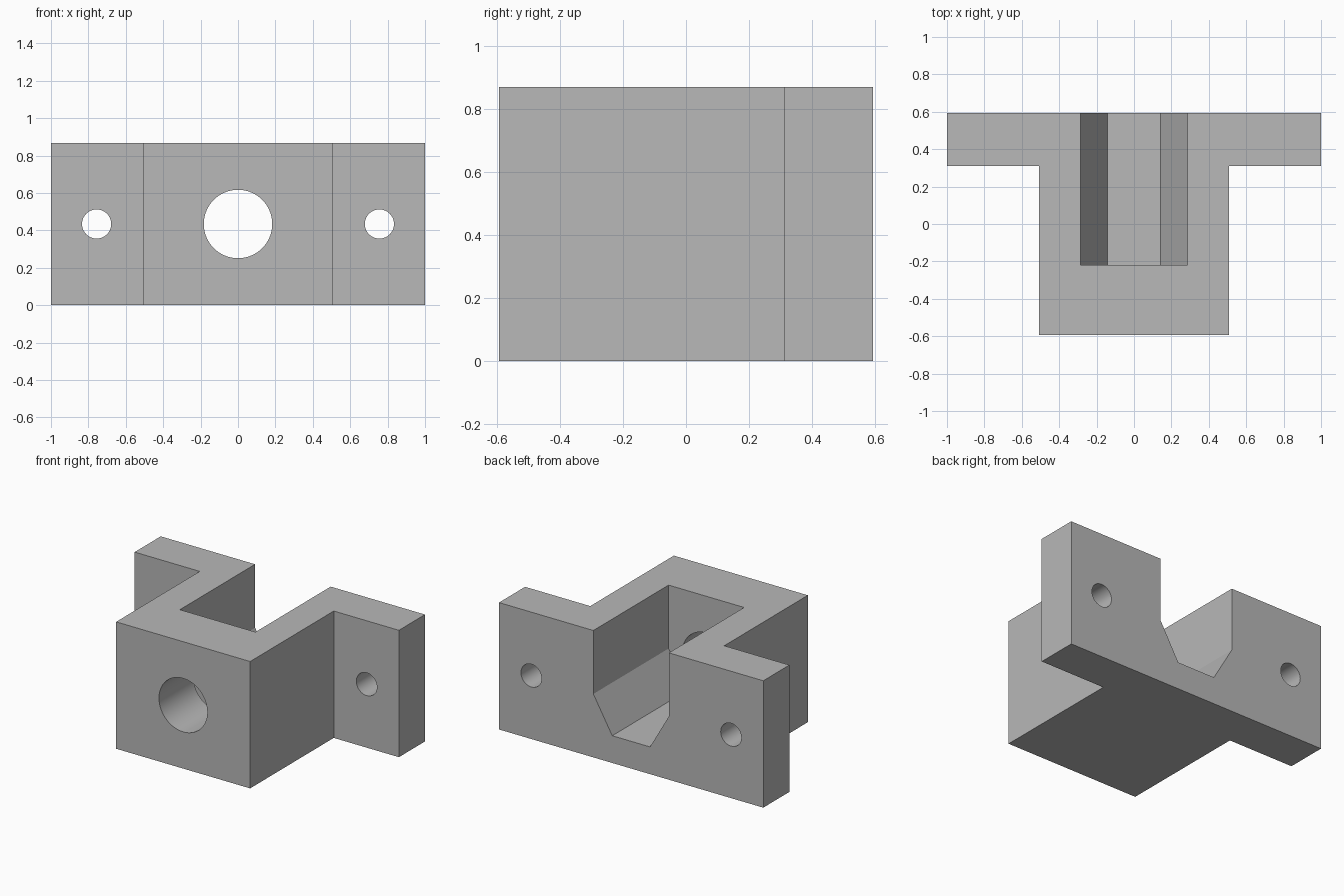
import bpy, bmesh, math
from mathutils import Vector

cube = bpy.data.objects.get("Cube")
if cube:
    bpy.data.objects.remove(cube, do_unlink=True)

HEIGHT, DEPTH = 0.868, 0.593      # full height, half depth
MID = HEIGHT / 2                  # height of all hole axes
BODY_X, FLANGE_Y = 0.507, 0.311
SLOT_R, SLOT_END = 0.286, -0.22   # half-hexagon slot
BORE_R, BOLT_R, BOLT_X = 0.183, 0.078, 0.756

grey = bpy.data.materials.new("plain grey")
grey.use_nodes = True
colour = (0.48, 0.48, 0.48, 1)
grey.diffuse_color = colour
grey.node_tree.nodes["Principled BSDF"].inputs["Base Color"].default_value = colour


def prism(name, points, direction):
    """Extrude a flat 3D outline along a direction into a closed solid."""
    bm = bmesh.new()
    face = bm.faces.new([bm.verts.new(p) for p in points])
    top = bmesh.ops.extrude_face_region(bm, geom=[face])["geom"]
    bmesh.ops.translate(bm, vec=Vector(direction),
                        verts=[v for v in top if isinstance(v, bmesh.types.BMVert)])
    bmesh.ops.recalc_face_normals(bm, faces=bm.faces)
    mesh = bpy.data.meshes.new(name)
    bm.to_mesh(mesh)
    bm.free()
    mesh.materials.append(grey)
    obj = bpy.data.objects.new(name, mesh)
    bpy.context.collection.objects.link(obj)
    return obj


def drill(name, x, radius, start, end, sides=64):
    """Round cutter along y."""
    ring = [(x + radius * math.cos(a), start, MID + radius * math.sin(a))
            for a in (2 * math.pi * i / sides for i in range(sides))]
    return prism(name, ring, (0, end - start, 0))


# T-shaped block: body with two mounting flanges at the back
half = [(BODY_X, -DEPTH), (BODY_X, FLANGE_Y), (1, FLANGE_Y), (1, DEPTH)]
outline = half + [(-x, y) for x, y in reversed(half)]
bracket = prism("bracket", [(x, y, 0) for x, y in outline], (0, 0, HEIGHT))

# Slot open at top and back, with a half-hexagon floor
drop = SLOT_R * math.sqrt(3) / 2
side = [(SLOT_R / 2, MID - drop), (SLOT_R, MID), (SLOT_R, HEIGHT + 0.2)]
section = side + [(-x, z) for x, z in reversed(side)]
cutters = [prism("slot_cutter", [(x, SLOT_END, z) for x, z in section], (0, 1, 0))]

# Front bore and flange bolt holes
cutters.append(drill("bore_cutter", 0, BORE_R, -0.8, 0))
for label, sign in (("left", 1), ("right", -1)):
    cutters.append(drill(label + "_bolt_cutter", sign * BOLT_X, BOLT_R, 0.1, 0.8))

bpy.ops.object.select_all(action="DESELECT")
bpy.context.view_layer.objects.active = bracket
bracket.select_set(True)
for cutter in cutters:
    cutter.hide_render = True
    mod = bracket.modifiers.new(cutter.name, "BOOLEAN")
    mod.operation = "DIFFERENCE"
    mod.solver = "EXACT"
    mod.object = cutter
    bpy.ops.object.modifier_apply(modifier=mod.name)
    bpy.data.objects.remove(cutter, do_unlink=True)

bpy.ops.object.shade_smooth_by_angle(angle=math.radians(30))
